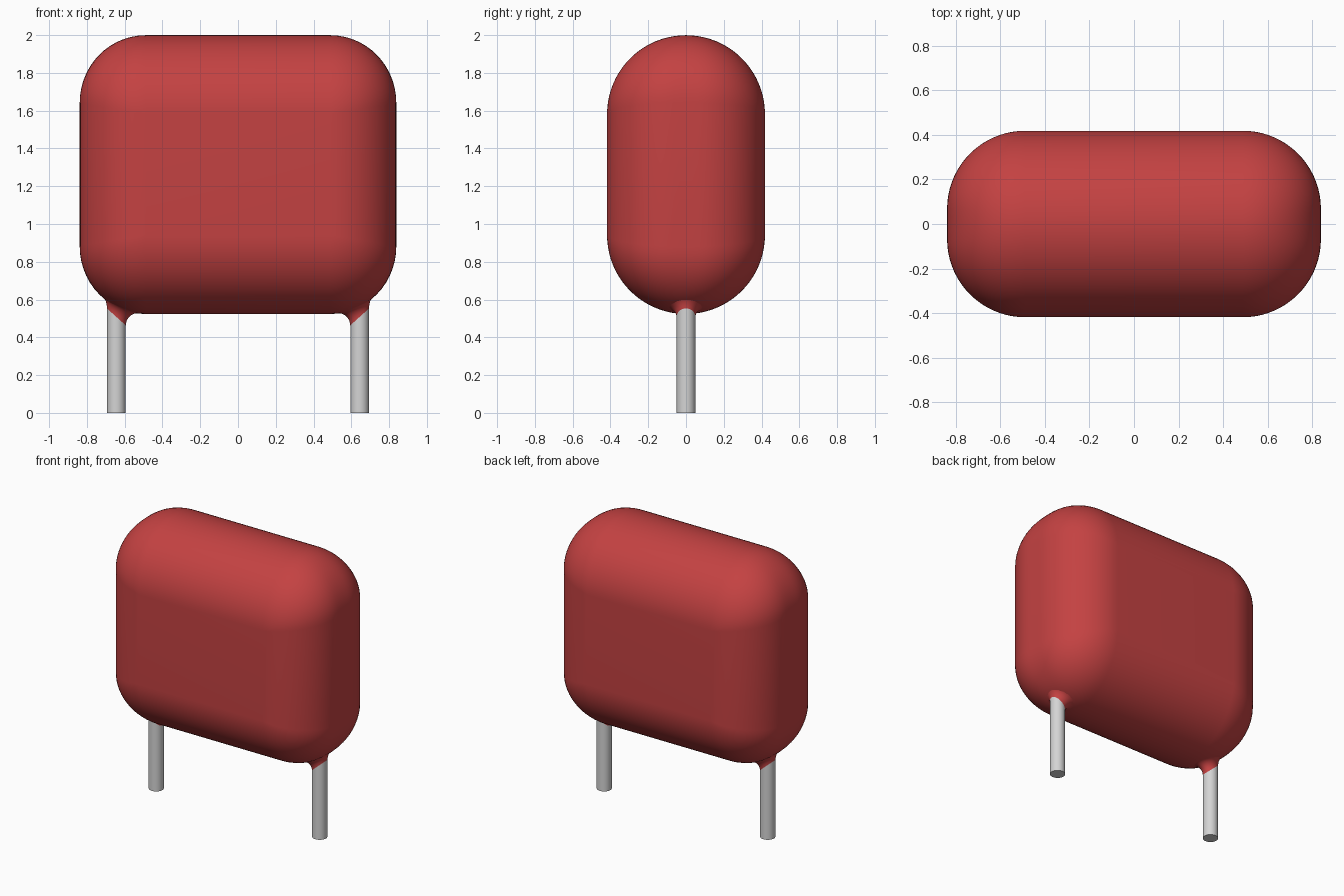
import bpy, bmesh, math

if "Cube" in bpy.data.objects:
    bpy.data.objects.remove(bpy.data.objects["Cube"], do_unlink=True)


def material(name, rgb):
    m = bpy.data.materials.new(name)
    m.use_nodes = True
    m.diffuse_color = (*rgb, 1)
    m.node_tree.nodes["Principled BSDF"].inputs["Base Color"].default_value = (*rgb, 1)
    return m


RED = material("red coating", (0.55, 0.054, 0.054))
GREY = material("tinned wire", (0.66, 0.66, 0.66))

MID_Z = 1.2615               # centre height of the body
DEPTH = 0.418                # half depth
FLAT_X, FLAT_Z = 0.488, 0.32  # half size of the flat front face
END_R = 0.35                 # rounding of the two ends
LEAD_X, LEAD_R = 0.644, 0.049


def section(y):
    """Half width, half height and corner centre height of the slice at depth y."""
    round_z = math.sqrt(max(DEPTH ** 2 - y * y, 0))
    inset = max(abs(y) - (DEPTH - END_R), 0)
    round_x = math.sqrt(max(END_R ** 2 - inset ** 2, 0))
    return FLAT_X + round_x, FLAT_Z + round_z, FLAT_Z + 0.146 * round_z


def underside(x, y):
    """Height of the body's lower surface at x, y."""
    hx, hz, cz = section(y)
    u = max(abs(x) - FLAT_X, 0) / (hx - FLAT_X)
    return MID_Z - cz - (hz - cz) * math.sqrt(max(1 - u * u, 0))


def loft(name, rings, mat, cap=True):
    """Skin a list of closed rings of points."""
    bm = bmesh.new()
    loops = [[bm.verts.new(p) for p in ring] for ring in rings]
    for a, b in zip(loops, loops[1:]):
        for i in range(len(a)):
            j = (i + 1) % len(a)
            bm.faces.new((a[i], a[j], b[j], b[i]))
    if cap:
        bm.faces.new(loops[0])
        bm.faces.new(loops[-1])
    bmesh.ops.remove_doubles(bm, verts=bm.verts, dist=1e-5)
    bmesh.ops.recalc_face_normals(bm, faces=bm.faces)
    me = bpy.data.meshes.new(name)
    bm.to_mesh(me)
    bm.free()
    me.materials.append(mat)
    ob = bpy.data.objects.new(name, me)
    bpy.context.collection.objects.link(ob)
    bpy.ops.object.select_all(action='DESELECT')
    ob.select_set(True)
    bpy.context.view_layer.objects.active = ob
    bpy.ops.object.shade_smooth_by_angle(angle=math.radians(35))
    return ob


# Pillow-shaped body: rounded slices stacked from front to back
STEPS, CORNER = 40, 14
rings = []
for s in range(STEPS + 1):
    y = -DEPTH * math.cos(math.pi * s / STEPS)
    hx, hz, cz = section(y)
    ring = []
    for q, (sx, sz) in enumerate(((1, 1), (-1, 1), (-1, -1), (1, -1))):
        for k in range(CORNER + 1):
            a = math.pi / 2 * (q + k / CORNER)
            ring.append((sx * FLAT_X + (hx - FLAT_X) * math.cos(a), y,
                         MID_Z + sz * cz + (hz - cz) * math.sin(a)))
    rings.append(ring)
loft("coated_body", rings, RED)

SIDES = 32
for side, label in ((1, "left"), (-1, "right")):
    # Wire lead
    circle = [(side * LEAD_X + LEAD_R * math.cos(2 * math.pi * i / SIDES),
               LEAD_R * math.sin(2 * math.pi * i / SIDES)) for i in range(SIDES)]
    loft(label + "_lead", [[(x, y, z) for x, y in circle] for z in (0, 0.62)], GREY)

    # Slanted coating meniscus where the lead enters the body
    rings = []
    for t in range(9):
        f = math.pi / 2 * t / 8
        ring = []
        for i in range(SIDES):
            a = 2 * math.pi * i / SIDES
            c, s = math.cos(a), math.sin(a)
            reach = 0.1 - 0.013 * c
            r = LEAD_R + 0.001 + (reach - LEAD_R) * (1 - math.cos(f))
            low = 0.508 + 0.045 * c
            top = underside(LEAD_X + reach * c, reach * s) + 0.002
            ring.append((side * (LEAD_X + r * c), r * s, low + (top - low) * math.sin(f)))
        rings.append(ring)
    loft(label + "_collar", rings, RED, cap=False)
